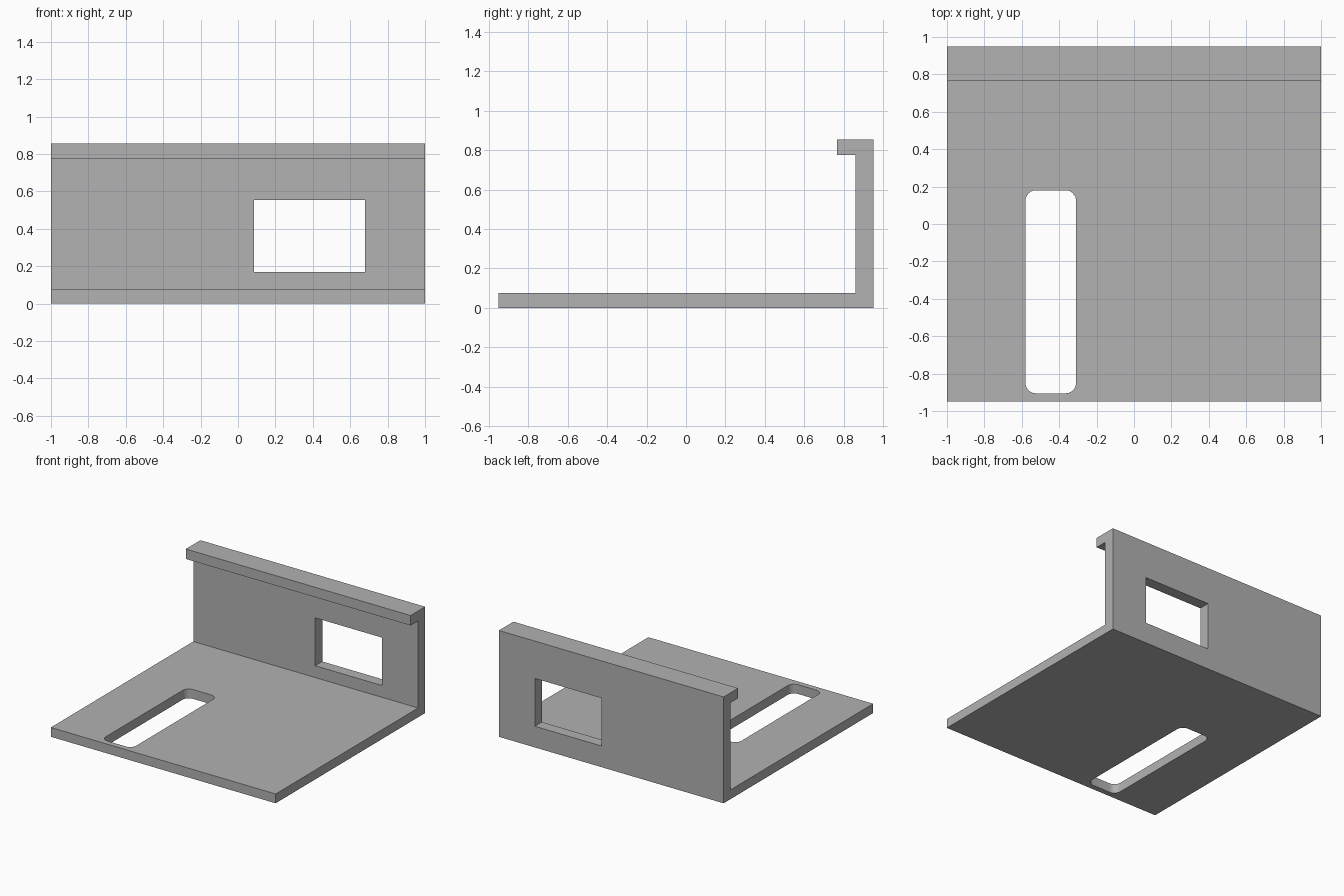
import bpy
import bmesh
from mathutils import Vector

if "Cube" in bpy.data.objects:
    bpy.data.objects.remove(bpy.data.objects["Cube"], do_unlink=True)

# Overall dimensions
HALF_W, HALF_D, HEIGHT = 1.0, 0.95, 0.855
BASE_T, WALL_Y = 0.075, 0.86
LIP_Y, LIP_Z = 0.765, 0.775

grey = bpy.data.materials.new("plain grey")
grey.use_nodes = True
colour = (0.445, 0.445, 0.445, 1)
grey.diffuse_color = colour
grey.node_tree.nodes["Principled BSDF"].inputs["Base Color"].default_value = colour


def add_object(name, bm):
    bmesh.ops.recalc_face_normals(bm, faces=bm.faces)
    mesh = bpy.data.meshes.new(name)
    bm.to_mesh(mesh)
    bm.free()
    mesh.materials.append(grey)
    obj = bpy.data.objects.new(name, mesh)
    bpy.context.collection.objects.link(obj)
    return obj


def box_cutter(name, low, high, radius=0):
    """Box between two corners, with optional rounded upright edges."""
    low, high = Vector(low), Vector(high)
    bm = bmesh.new()
    bmesh.ops.create_cube(bm, size=1)
    bmesh.ops.scale(bm, vec=high - low, verts=bm.verts)
    bmesh.ops.translate(bm, vec=(low + high) / 2, verts=bm.verts)
    if radius:
        upright = [e for e in bm.edges
                   if abs(e.verts[0].co.z - e.verts[1].co.z) > 0.01]
        bmesh.ops.bevel(bm, geom=upright, offset=radius, segments=8,
                        profile=0.5, affect='EDGES')
    obj = add_object(name, bm)
    obj.hide_render = True
    return obj


# Bracket: base, back wall and forward lip as one extruded profile
profile = [(-HALF_D, 0), (HALF_D, 0), (HALF_D, HEIGHT), (LIP_Y, HEIGHT),
           (LIP_Y, LIP_Z), (WALL_Y, LIP_Z), (WALL_Y, BASE_T), (-HALF_D, BASE_T)]
bm = bmesh.new()
end = bm.faces.new([bm.verts.new((-HALF_W, y, z)) for y, z in profile])
side = bmesh.ops.extrude_face_region(bm, geom=[end], use_keep_orig=True)
moved = [v for v in side["geom"] if isinstance(v, bmesh.types.BMVert)]
bmesh.ops.translate(bm, vec=(2 * HALF_W, 0, 0), verts=moved)
bracket = add_object("bracket", bm)

# Rounded slot through the base and window through the wall
cutters = [
    box_cutter("slot_cutter", (-0.58, -0.905, -0.1), (-0.31, 0.18, 0.2), 0.055),
    box_cutter("window_cutter", (0.085, 0.8, 0.17), (0.68, 1.1, 0.555)),
]
bpy.ops.object.select_all(action='DESELECT')
bracket.select_set(True)
bpy.context.view_layer.objects.active = bracket
for cutter in cutters:
    cut = bracket.modifiers.new(cutter.name, 'BOOLEAN')
    cut.operation = 'DIFFERENCE'
    cut.solver = 'EXACT'
    cut.object = cutter
    bpy.ops.object.modifier_apply(modifier=cut.name)
    bpy.data.objects.remove(cutter, do_unlink=True)

bpy.ops.object.shade_smooth_by_angle(angle=0.5)
